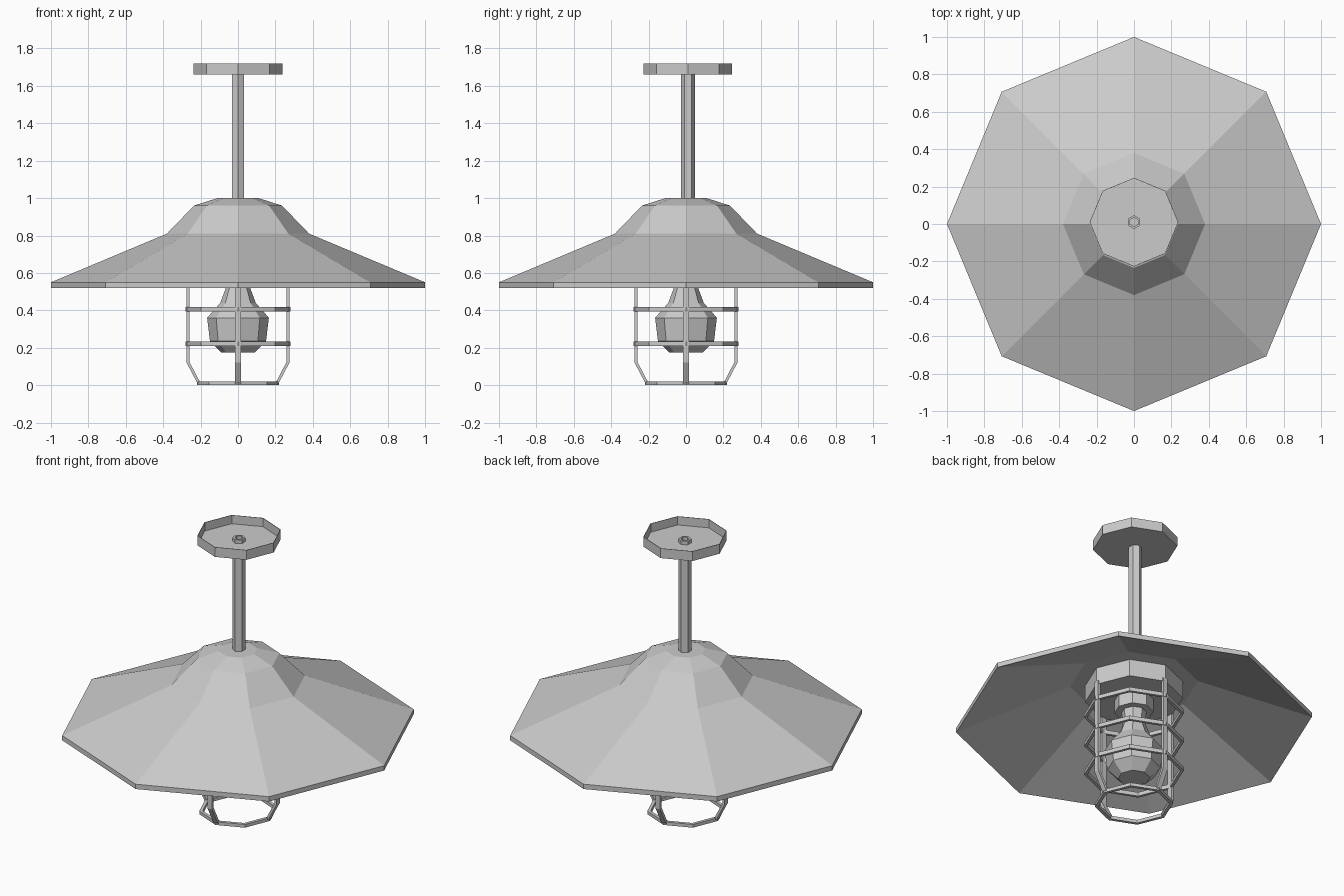
import bpy, bmesh
from math import cos, sin, pi, atan2
from mathutils import Matrix

cube = bpy.data.objects.get("Cube")
if cube:
    bpy.data.objects.remove(cube, do_unlink=True)

metal = bpy.data.materials.new("light_grey")
metal.use_nodes = True
grey = (0.6, 0.6, 0.6, 1)
metal.diffuse_color = grey
metal.node_tree.nodes["Principled BSDF"].inputs["Base Color"].default_value = grey


def finish(name, bm):
    bmesh.ops.recalc_face_normals(bm, faces=bm.faces)
    mesh = bpy.data.meshes.new(name)
    bm.to_mesh(mesh)
    bm.free()
    mesh.materials.append(metal)
    obj = bpy.data.objects.new(name, mesh)
    bpy.context.collection.objects.link(obj)
    return obj


def lathe(name, profile, sides=8, turn=0.0, y=0.0, loop=False):
    """Revolve (radius, height) points; radius 0 closes to a flat cap."""
    bm = bmesh.new()
    rings = []
    for r, z in profile:
        if r == 0:
            continue
        rings.append([bm.verts.new((r * cos(turn + 2 * pi * i / sides),
                                    y + r * sin(turn + 2 * pi * i / sides), z))
                      for i in range(sides)])
    pairs = list(zip(rings, rings[1:]))
    if loop:
        pairs.append((rings[-1], rings[0]))
    for a, b in pairs:
        for i in range(sides):
            j = (i + 1) % sides
            bm.faces.new((a[i], a[j], b[j], b[i]))
    if profile[0][0] == 0:
        bm.faces.new(rings[0])
    if profile[-1][0] == 0:
        bm.faces.new(rings[-1])
    return finish(name, bm)


def hoop(name, radius, z, width, height):
    lathe(name, [(radius, z), (radius, z + height),
                 (radius - width, z + height), (radius - width, z)], loop=True)


# Shade: outer slope and dome, rim band, underside
lathe("shade", [(0, 1.0), (0.11, 1.0), (0.235, 0.96), (0.38, 0.81), (1.0, 0.55),
                (1.0, 0.52), (0.36, 0.785), (0.2, 0.785), (0, 0.785)])

# Collar under the shade carrying the cage and the socket
lathe("cage_collar", [(0.275, 0.8), (0.275, 0.68), (0, 0.68)])
lathe("bulb_socket", [(0.11, 0.69), (0.11, 0.6), (0, 0.6)])
lathe("bulb", [(0.07, 0.61), (0.065, 0.52), (0.095, 0.44), (0.165, 0.36),
               (0.15, 0.235), (0.09, 0.175), (0, 0.175)])

# Cage hoops and the bottom ring
for label, z in (("upper", 0.58), ("middle", 0.395), ("lower", 0.21)):
    hoop(label + "_cage_hoop", 0.28, z, 0.018, 0.024)
hoop("bottom_cage_ring", 0.22, 0.0, 0.02, 0.02)

# Cage posts: flat bars bent inwards at the foot
outer = [(0.275, 0.7), (0.275, 0.12), (0.217, 0.01)]
inner = [(0.26, 0.7), (0.26, 0.125), (0.2, 0.01)]
for k, label in enumerate(("left", "back", "right", "front")):
    bm = bmesh.new()
    rows = [[bm.verts.new((r, s * 0.016, z)) for r, z, s in
             ((*o, -1), (*o, 1), (*n, 1), (*n, -1))] for o, n in zip(outer, inner)]
    for a, b in zip(rows, rows[1:]):
        for i in range(4):
            j = (i + 1) % 4
            bm.faces.new((a[i], a[j], b[j], b[i]))
    bm.faces.new(rows[0])
    bm.faces.new(rows[-1])
    bm.transform(Matrix.Rotation(k * pi / 2, 4, "Z"))
    finish(label + "_cage_post", bm)

# Hanging rod: hollow six-sided tube ending just above the canopy floor
lathe("rod", [(0.037, 0.99), (0.037, 1.69), (0.024, 1.69), (0.024, 1.66), (0, 1.66)],
      sides=6, turn=pi / 2, y=0.01)

# Ceiling canopy: shallow open cup
lathe("ceiling_canopy", [(0, 1.66), (0.237, 1.66), (0.237, 1.72), (0.234, 1.72),
                         (0.234, 1.667), (0, 1.667)], y=0.01)
